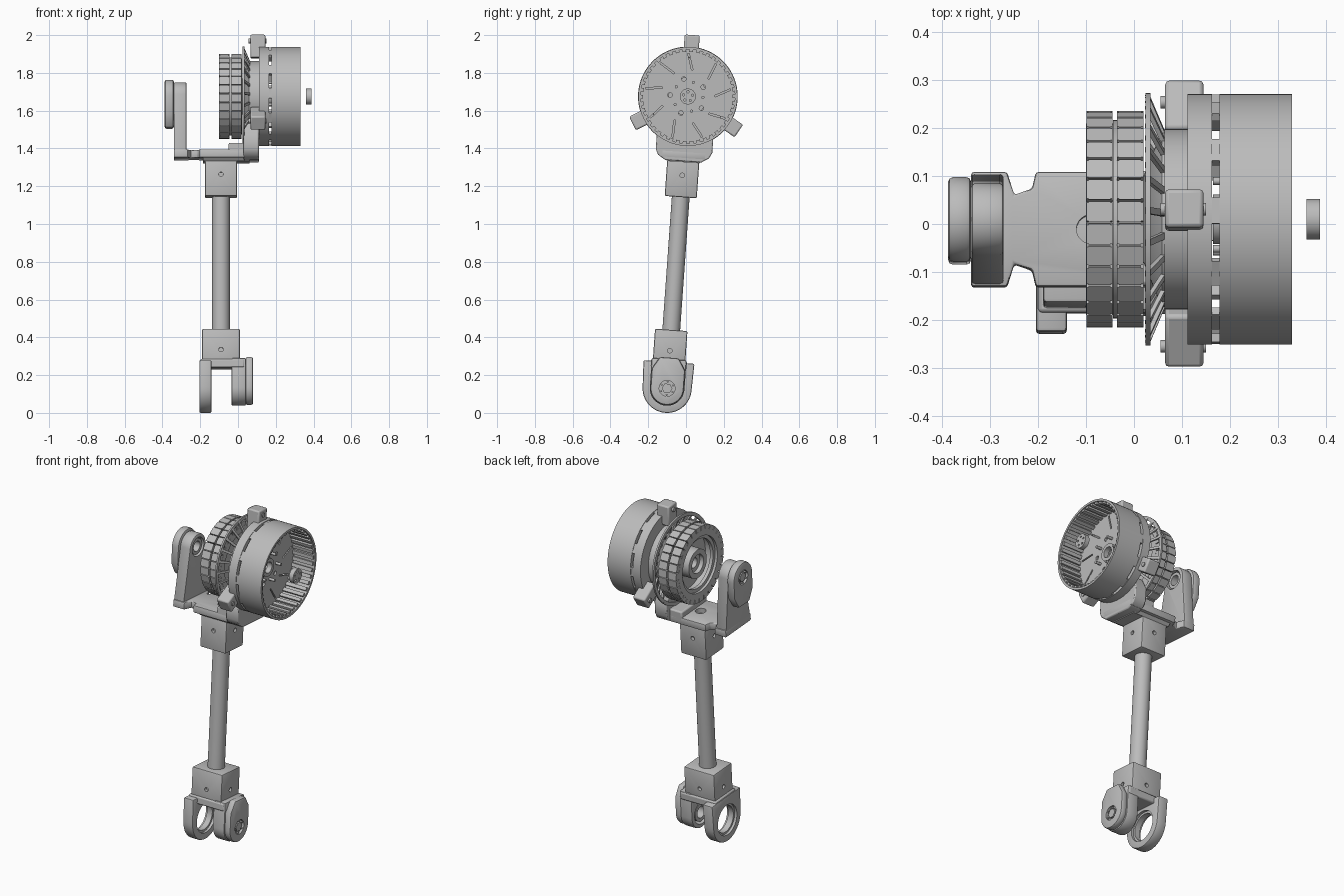
import bpy, bmesh
from math import sin, cos, pi, radians
from mathutils import Matrix, Vector

if "Cube" in bpy.data.objects:
    bpy.data.objects.remove(bpy.data.objects["Cube"])

grey = bpy.data.materials.new("machined grey")
grey.use_nodes = True
grey.diffuse_color = (0.5, 0.5, 0.5, 1)
grey.node_tree.nodes["Principled BSDF"].inputs["Base Color"].default_value = (0.5, 0.5, 0.5, 1)

FOOT, HUB, LEG = 0.13, 1.679, -0.09     # pivot height, wheel axis height, leg x
# The whole leg leans back around the foot pivot
LEAN = (Matrix.Translation((0, -0.1, FOOT)) @ Matrix.Rotation(radians(-4.07), 4, 'X')
        @ Matrix.Translation((0, 0, -FOOT)))
parts = []


def finish(name, bm, bevel=0):
    bmesh.ops.recalc_face_normals(bm, faces=bm.faces)
    mesh = bpy.data.meshes.new(name)
    bm.to_mesh(mesh)
    bm.free()
    mesh.materials.append(grey)
    ob = bpy.data.objects.new(name, mesh)
    bpy.context.collection.objects.link(ob)
    ob.matrix_world = LEAN
    if bevel:
        mod = ob.modifiers.new("edges", 'BEVEL')
        mod.width, mod.segments = bevel, 2
        mod.limit_method, mod.angle_limit = 'ANGLE', radians(40)
    parts.append(ob)
    return ob


def cut(ob, *cutters):
    for c in cutters:
        mod = ob.modifiers.new("cut", 'BOOLEAN')
        mod.object, mod.solver = c, 'EXACT'
    bpy.context.view_layer.update()
    dg = bpy.context.evaluated_depsgraph_get()
    mesh = bpy.data.meshes.new_from_object(ob.evaluated_get(dg))
    ob.modifiers.clear()
    ob.data = mesh
    for c in cutters:
        parts.remove(c)
        bpy.data.objects.remove(c)
    return ob


def prism(name, pts, a, b, axis='X', bevel=0):
    """Extrude an outline: (y, z) along X, or (x, y) along Z."""
    bm = bmesh.new()
    put = (lambda p, t: (t, p[0], p[1])) if axis == 'X' else (lambda p, t: (p[0], p[1], t))
    face = bm.faces.new([bm.verts.new(put(p, a)) for p in pts])
    out = bmesh.ops.extrude_face_region(bm, geom=[face])["geom"]
    move = Vector(put((0, 0), b - a))
    bmesh.ops.translate(bm, vec=move, verts=[v for v in out if isinstance(v, bmesh.types.BMVert)])
    return finish(name, bm, bevel)


def box(name, x0, x1, half_y, z0, z1, bevel=0.008):
    return prism(name, [(-half_y, z0), (half_y, z0), (half_y, z1), (-half_y, z1)], x0, x1, 'X', bevel)


def lathe(name, profile, z=HUB, n=72):
    """Spin a closed (x, radius) profile around the X direction at height z."""
    bm = bmesh.new()
    rings = [[bm.verts.new((x, r * sin(2 * pi * i / n), z + r * cos(2 * pi * i / n)))
              for i in range(n)] for x, r in profile]
    for k in range(len(rings)):
        p, q = rings[k - 1], rings[k]
        for i in range(n):
            j = (i + 1) % n
            bm.faces.new((p[i], p[j], q[j], q[i]))
    return finish(name, bm)


def ring(name, x0, x1, r0, r1, z=HUB, n=72):
    return lathe(name, [(x0, r0), (x1, r0), (x1, r1), (x0, r1)], z, n)


def rod(name, x0, x1, r, z=HUB, y=0, n=32):
    pts = [(y + r * cos(2 * pi * i / n), z + r * sin(2 * pi * i / n)) for i in range(n)]
    return prism(name, pts, x0, x1)


def post(name, r, z0, z1, n=40):
    pts = [(LEG + r * cos(2 * pi * i / n), r * sin(2 * pi * i / n)) for i in range(n)]
    return prism(name, pts, z0, z1, 'Z')


def radial(name, n, x, r, size, tilt=0, twist=0, start=0, bevel=0):
    """Boxes of size (x, tangent, radial) repeated around the wheel axis."""
    bm = bmesh.new()
    for i in range(n):
        m = (Matrix.Translation((0, 0, HUB)) @ Matrix.Rotation(start + 2 * pi * i / n, 4, 'X')
             @ Matrix.Translation((x, 0, r)) @ Matrix.Rotation(tilt, 4, 'Y')
             @ Matrix.Rotation(twist, 4, 'X') @ Matrix.Diagonal((*size, 1)))
        bmesh.ops.create_cube(bm, size=1, matrix=m)
    return finish(name, bm, bevel)


def radial_rods(name, n, x0, x1, r, rad, start=0, z=HUB):
    bm = bmesh.new()
    for i in range(n):
        m = (Matrix.Translation((0, 0, z)) @ Matrix.Rotation(start + 2 * pi * i / n, 4, 'X')
             @ Matrix.Translation(((x0 + x1) / 2, 0, r)) @ Matrix.Rotation(pi / 2, 4, 'Y'))
        bmesh.ops.create_cone(bm, cap_ends=True, segments=16, radius1=rad, radius2=rad,
                              depth=x1 - x0, matrix=m)
    return finish(name, bm)


def rounded_end(pivot, base, r, half, shoulder=None):
    """Outline with a round end at the pivot and a straight end at base."""
    s = 1 if pivot > base else -1
    pts = [(r * cos(pi * i / 24), pivot + s * r * sin(pi * i / 24)) for i in range(25)]
    if shoulder:
        pts.append((-r, pivot - s * shoulder))
    pts += [(-half, base), (half, base)]
    if shoulder:
        pts.append((r, pivot - s * shoulder))
    return pts


def screw_holes(ob, half_x, half_y, z):
    # One hole in each of the four sides of a sleeve
    side = [rod("hole", LEG + s * half_x - 0.02, LEG + s * half_x + 0.02, 0.012, z) for s in (-1, 1)]
    face = []
    for s in (-1, 1):
        bm = bmesh.new()
        bmesh.ops.create_cone(bm, cap_ends=True, segments=16, radius1=0.012, radius2=0.012, depth=0.04,
                              matrix=Matrix.Translation((LEG, s * half_y, z)) @ Matrix.Rotation(pi / 2, 4, 'X'))
        face.append(finish("hole", bm))
    return cut(ob, *side, *face)


# Leg tube and the two clamping sleeves
post("leg_tube", 0.047, 0.4, 1.2)
screw_holes(box("lower_sleeve", -0.19, 0.01, 0.086, 0.25, 0.44), 0.1, 0.086, 0.33)
screw_holes(box("upper_sleeve", -0.175, -0.005, 0.085, 1.145, 1.36), 0.085, 0.085, 1.26)

# Foot fork: bridge, open arm, drive arm
box("fork_bridge", -0.2, 0.035, 0.095, 0.235, 0.28)
cut(prism("open_fork_arm", rounded_end(FOOT, 0.27, 0.13, 0.135), -0.205, -0.14, bevel=0.008),
    rod("bore", -0.3, -0.1, 0.09, FOOT, n=48))
ring("arm_bearing", -0.19, -0.155, 0.078, 0.092, FOOT, 48)
cut(prism("drive_fork_arm", rounded_end(FOOT, 0.285, 0.092, 0.092), -0.035, 0.042, bevel=0.008),
    rod("bore", -0.1, 0.03, 0.068, FOOT, n=48))
ring("drive_bearing", -0.03, 0.031, 0.035, 0.055, FOOT, 40)


def gear_cap(name, z, base, inner, outer):
    # Cover with a recessed bolt on its outer face
    s = 1 if outer > inner else -1
    x0, x1 = sorted((inner, outer))
    cap = prism(name, rounded_end(z, base, 0.088, 0.05, 0.1), x0, x1, bevel=0.01)
    cut(cap, rod("recess", outer - 0.015, outer + 0.015, 0.042, z))
    a, b = sorted((outer - s * 0.02, outer - s * 0.004))
    rod(name + "_bolt", a, b, 0.028, z, n=6)
    radial_rods(name + "_pins", 6, a, b, 0.035, 0.005, z=z)


gear_cap("foot_gear_cap", FOOT, 0.293, 0.04, 0.08)
gear_cap("upper_gear_cap", HUB, 1.51, -0.34, -0.388)

# Upper yoke: waisted base plate, side arm, wheel mount
half = [(0.11, 0.12), (-0.205, 0.12), (-0.213, 0.085), (-0.25, 0.072), (-0.265, 0.12), (-0.34, 0.12)]
base = prism("yoke_base", half + [(x, -y) for x, y in reversed(half)], 1.347, 1.39, 'Z', 0.006)
cut(base, post("cable_hole", 0.03, 1.3, 1.45))
prism("yoke_flare", [(-0.085, 1.33), (0.085, 1.33), (0.11, 1.36), (-0.11, 1.36)], -0.185, 0.06)
box("mount_step", -0.05, 0.06, 0.12, 1.36, 1.425)
cut(prism("yoke_arm", rounded_end(HUB, 1.35, 0.075, 0.12), -0.34, -0.272, bevel=0.008),
    rod("bore", -0.33, -0.2, 0.055, n=40))
ring("yoke_bearing", -0.335, -0.28, 0.03, 0.047, n=40)
prism("wheel_mount_foot", [(-0.095, 1.335), (0.095, 1.335), (0.135, 1.36), (0.15, 1.39), (0.15, 1.46),
                           (0.11, 1.53), (-0.11, 1.53), (-0.15, 1.46), (-0.15, 1.39), (-0.135, 1.36)],
      0.03, 0.11, bevel=0.006)
ring("wheel_mount", 0.064, 0.112, 0.04, 0.188)

# Three clamp lugs with screws
radial("clamp_lugs", 3, 0.105, 0.265, (0.08, 0.08, 0.122), bevel=0.008)
radial_rods("lug_screws", 3, 0.055, 0.15, 0.295, 0.013)

# Toothed stator: two rows of blocks on a ring with a hub
lathe("stator_ring", [(-0.1, 0.165), (0.02, 0.165), (0.02, 0.2), (-0.034, 0.2),
                      (-0.034, 0.207), (-0.044, 0.207), (-0.044, 0.2), (-0.1, 0.2)])
for label, x in (("outer", -0.072), ("inner", -0.008)):
    radial(label + "_teeth", 30, x, 0.209, (0.055, 0.039, 0.032))
    radial(label + "_tooth_caps", 30, x, 0.222, (0.046, 0.043, 0.006))
ring("stator_lip", -0.085, -0.065, 0.145, 0.168)
ring("stator_web", -0.02, 0.0, 0.05, 0.17)
ring("stator_hub", -0.085, 0.07, 0.055, 0.085)
ring("axle_tube", -0.06, 0.12, 0.03, 0.056, n=40)

# Conical fan with slanted spokes and a thin rim
lathe("fan_cone", [(0.022, 0.08), (0.066, 0.15), (0.066, 0.185), (0.058, 0.185), (0.02, 0.09)])
ring("fan_rim", 0.024, 0.034, 0.243, 0.264)
radial("fan_spokes", 24, 0.046, 0.217, (0.009, 0.014, 0.095), tilt=-0.4)

# Drum: back ring, joining posts, outer shell and vented face
ring("drum_back", 0.112, 0.127, 0.1, 0.26)
ring("drum_ring", 0.112, 0.163, 0.238, 0.262, n=96)
radial("drum_posts", 12, 0.17, 0.25, (0.022, 0.055, 0.018))
lathe("drum_shell", [(0.178, 0.262), (0.33, 0.262), (0.33, 0.249), (0.19, 0.249),
                     (0.19, 0.24), (0.178, 0.24)], n=96)
radial("drum_ribs", 42, 0.255, 0.244, (0.138, 0.02, 0.015))
face = ring("drum_face", 0.178, 0.19, 0.042, 0.243, n=96)
cut(face, radial("vents", 9, 0.184, 0.185, (0.05, 0.008, 0.09), twist=0.3),
    radial_rods("face_holes", 5, 0.16, 0.21, 0.095, 0.012, start=0.3))
ring("face_boss", 0.165, 0.196, 0.032, 0.052, n=40)
radial_rods("face_pins", 5, 0.165, 0.225, 0.08, 0.008, start=0.95)

# Loose hub washer in front of the drum
cut(rod("hub_washer", 0.36, 0.388, 0.042, n=40),
    radial_rods("washer_holes", 5, 0.34, 0.41, 0.025, 0.006))

# Smooth shading with crisp edges
bpy.ops.object.select_all(action='DESELECT')
for ob in parts:
    ob.select_set(True)
bpy.context.view_layer.objects.active = parts[0]
bpy.ops.object.shade_smooth_by_angle(angle=radians(35))
